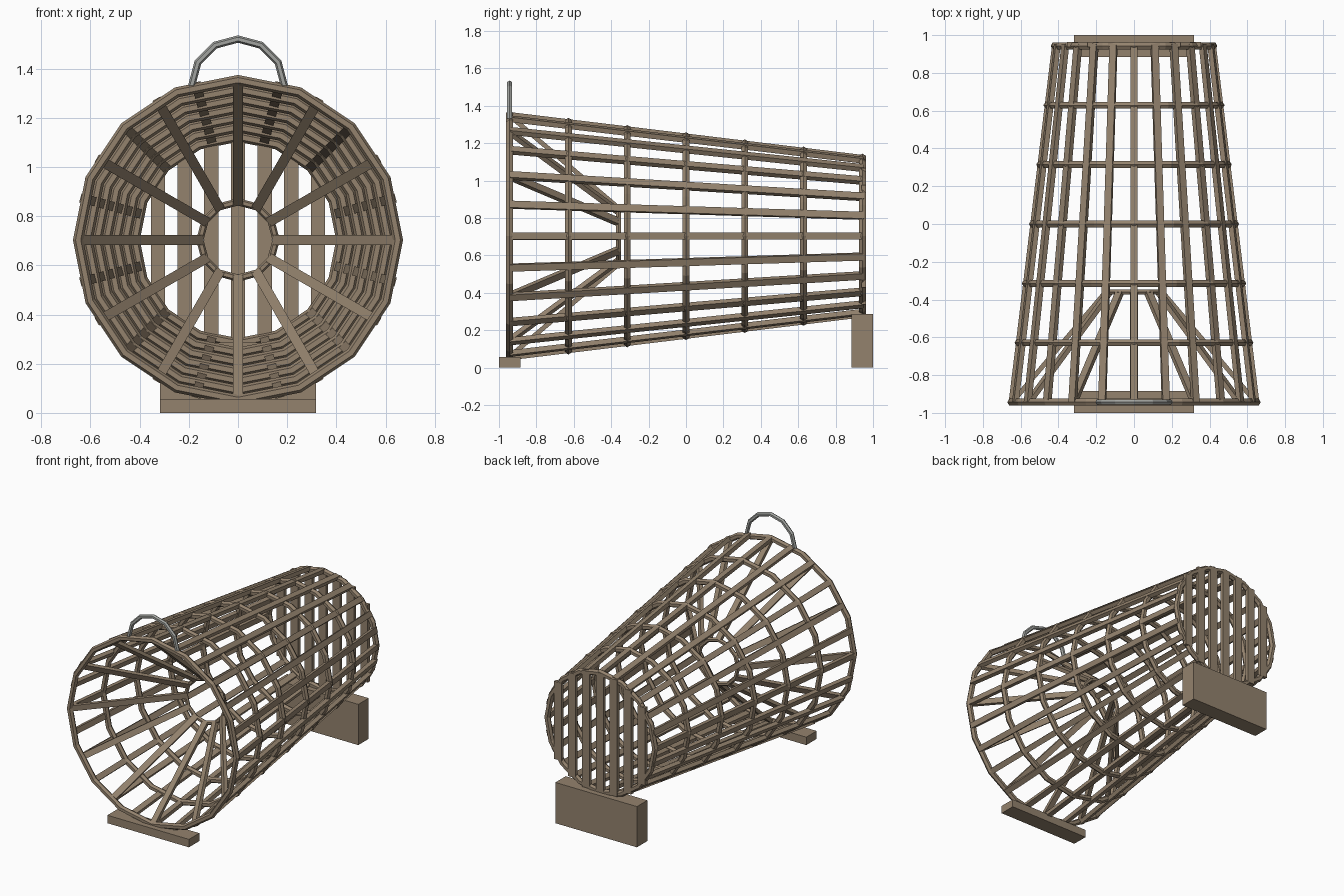
import bpy, bmesh, math
from mathutils import Vector

if "Cube" in bpy.data.objects:
    bpy.data.objects.remove(bpy.data.objects["Cube"])

ZC = 0.703                      # height of the basket axis
Y0, Y1 = -0.943, 0.943          # front and back hoop positions
R0, R1 = 0.65, 0.42             # front and back hoop radii


def material(name, col):
    m = bpy.data.materials.new(name)
    m.diffuse_color = (*col, 1)
    m.use_nodes = True
    m.node_tree.nodes["Principled BSDF"].inputs["Base Color"].default_value = m.diffuse_color
    return m


WOOD = material("weathered wood", (0.295, 0.225, 0.155))
METAL = material("grey metal", (0.36, 0.37, 0.35))


def finish(name, bm, mat):
    bmesh.ops.recalc_face_normals(bm, faces=bm.faces)
    me = bpy.data.meshes.new(name)
    bm.to_mesh(me)
    bm.free()
    me.materials.append(mat)
    ob = bpy.data.objects.new(name, me)
    bpy.context.collection.objects.link(ob)
    return ob


def beam(name, p, q, width, thick, out, mat=WOOD):
    """Rectangular bar from p to q; thickness lies along 'out'."""
    p, q = Vector(p), Vector(q)
    d = (q - p).normalized()
    side = d.cross(out).normalized()
    up = side.cross(d)
    bm = bmesh.new()
    rings = [[bm.verts.new(c + side * (a * width / 2) + up * (b * thick / 2))
              for a, b in ((-1, -1), (1, -1), (1, 1), (-1, 1))] for c in (p, q)]
    for i in range(4):
        j = (i + 1) % 4
        bm.faces.new((rings[0][i], rings[0][j], rings[1][j], rings[1][i]))
    bm.faces.new(rings[0])
    bm.faces.new(rings[1])
    return finish(name, bm, mat)


def hoop(name, y, z, radius, tube, segs, mat=WOOD, sides=6, half=False):
    """Low-poly ring (or upper half ring) facing the y axis."""
    bm = bmesh.new()
    n = segs // 2 + 1 if half else segs
    rings = []
    for i in range(n):
        a = 2 * math.pi * i / segs
        ring = []
        for k in range(sides):
            b = 2 * math.pi * k / sides
            r = radius + tube * math.cos(b)
            ring.append(bm.verts.new((r * math.cos(a), y + tube * math.sin(b),
                                      z + r * math.sin(a))))
        rings.append(ring)
    for i in range(n - 1 if half else n):
        s, t = rings[i], rings[(i + 1) % n]
        for k in range(sides):
            l = (k + 1) % sides
            bm.faces.new((s[k], s[l], t[l], t[k]))
    if half:
        bm.faces.new(rings[0])
        bm.faces.new(rings[-1])
    return finish(name, bm, mat)


def block(name, lo, hi):
    c = [(a + b) / 2 for a, b in zip(lo, hi)]
    beam(name, (lo[0], c[1], c[2]), (hi[0], c[1], c[2]),
         hi[1] - lo[1], hi[2] - lo[2], Vector((0, 0, 1)))


def polar(angle, r, y):
    return (r * math.cos(angle), y, ZC + r * math.sin(angle))


# Seven tapering hoops
for i in range(7):
    f = i / 6
    hoop(f"hoop_{i + 1}", Y0 + (Y1 - Y0) * f, ZC, R0 + (R1 - R0) * f, 0.021, 16)

# Long outer slats
for i in range(24):
    a = math.radians(15 * i)
    beam(f"long_slat_{i + 1}", polar(a, R0, Y0), polar(a, R1, Y1 + 0.008),
         0.038, 0.027, Vector((math.cos(a), 0, math.sin(a))))

# Entrance funnel: ribs running in to a small ring
for i in range(12):
    a = math.radians(30 * i)
    beam(f"funnel_rib_{i + 1}", polar(a, 0.64, Y0 + 0.005), polar(a, 0.15, -0.36),
         0.04, 0.025, Vector((math.cos(a), 0, math.sin(a))))
hoop("funnel_ring", -0.36, ZC, 0.155, 0.015, 12)

# Upright boards closing the back
for i in range(-3, 4):
    x = 0.1085 * i
    h = math.sqrt(0.425 ** 2 - x * x)
    beam(f"back_board_{i + 4}", (x, 0.95, ZC - h), (x, 0.95, ZC + h),
         0.058, 0.025, Vector((0, 1, 0)))

# Carrying handle
hoop("handle", Y0, 1.332, 0.188, 0.015, 12, METAL, 6, True)

# Support blocks
block("front_foot", (-0.318, -1.0, 0), (0.318, -0.885, 0.056))
block("back_foot", (-0.318, 0.885, 0), (0.318, 1.0, 0.287))
